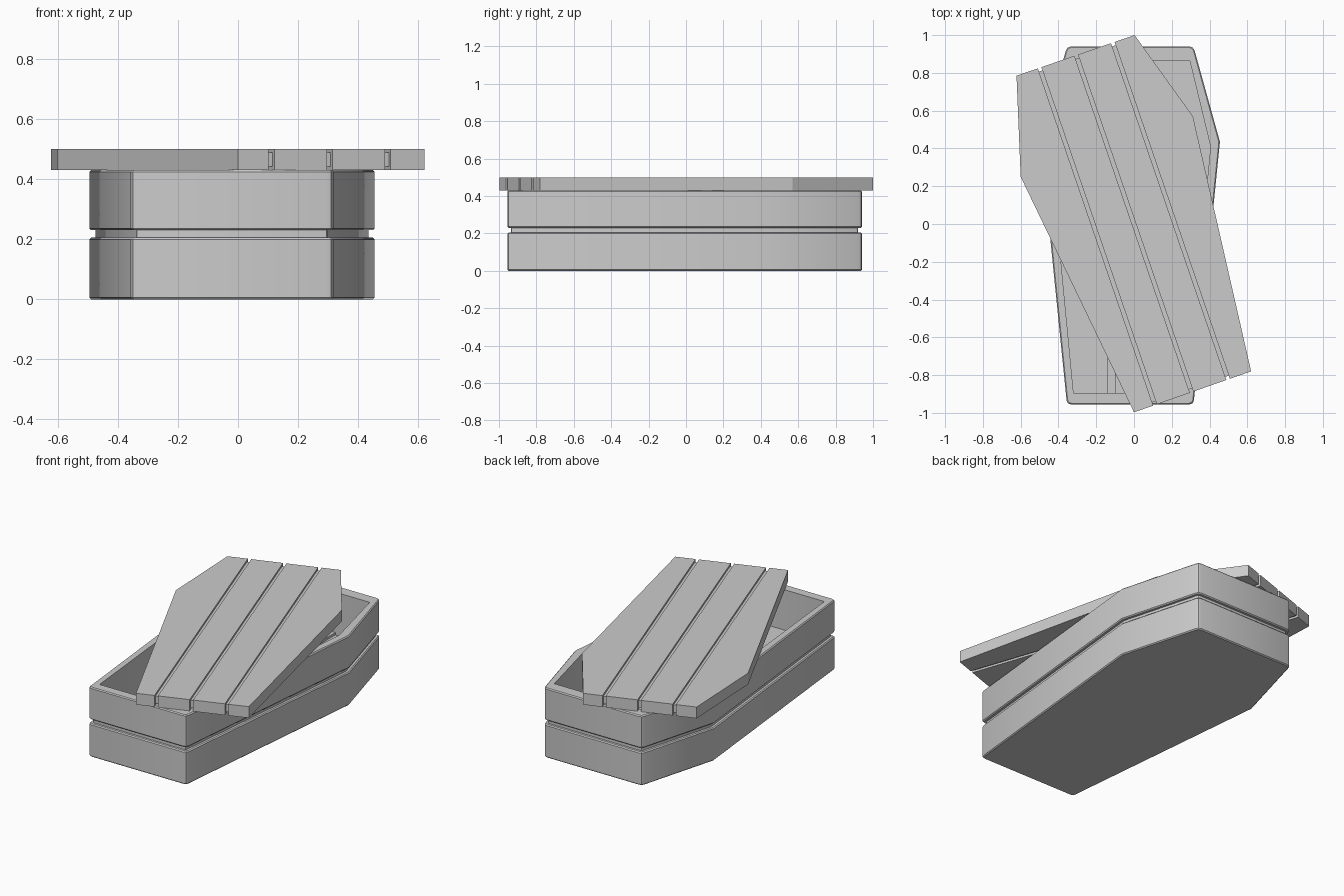
import bpy, bmesh, math
from mathutils import Vector

if "Cube" in bpy.data.objects:
    bpy.data.objects.remove(bpy.data.objects["Cube"])


def make_object(name, bm, smooth=False):
    bmesh.ops.recalc_face_normals(bm, faces=bm.faces)
    mesh = bpy.data.meshes.new(name)
    bm.to_mesh(mesh)
    bm.free()
    obj = bpy.data.objects.new(name, mesh)
    bpy.context.collection.objects.link(obj)
    if smooth:
        bpy.ops.object.select_all(action='DESELECT')
        obj.select_set(True)
        bpy.context.view_layer.objects.active = obj
        bpy.ops.object.shade_smooth_by_angle(angle=math.radians(30))
    return obj


def inset(pts, d):
    """Move a counter-clockwise outline inwards by d."""
    out = []
    for i, p in enumerate(pts):
        e1 = (p - pts[i - 1]).normalized()
        e2 = (pts[(i + 1) % len(pts)] - p).normalized()
        n1, n2 = Vector((-e1.y, e1.x)), Vector((-e2.y, e2.x))
        out.append(p + (n1 + n2) * d / (1 + n1.dot(n2)))
    return out


def soften(pts, r):
    """Round off the sharp corners of an outline."""
    out = []
    for i, p in enumerate(pts):
        a = (pts[i - 1] - p).normalized()
        b = (pts[(i + 1) % len(pts)] - p).normalized()
        if a.dot(b) < -0.75:
            out.append(p)
            continue
        for t in (0, 0.5, 1):
            out.append(p + a * r * (1 - t) ** 2 + b * r * t ** 2)
    return out


def loft(name, loops, smooth=False):
    bm = bmesh.new()
    rings = [[bm.verts.new((p.x, p.y, z)) for p in pts] for pts, z in loops]
    n = len(rings[0])
    for lo, hi in zip(rings, rings[1:]):
        for i in range(n):
            j = (i + 1) % n
            bm.faces.new((lo[i], lo[j], hi[j], hi[i]))
    bm.faces.new(rings[0][::-1])
    bm.faces.new(rings[-1])
    return make_object(name, bm, smooth)


def clip(pts, axis, limit):
    """Keep the part of a convex outline where axis . p <= limit."""
    out = []
    for i, q in enumerate(pts):
        p = pts[i - 1]
        dp, dq = axis.dot(p) - limit, axis.dot(q) - limit
        if dp * dq < 0:
            out.append(p.lerp(q, dp / (dp - dq)))
        if dq <= 0:
            out.append(q)
    return out


def planks(name, pts, axis, seams, gap, z0, z1):
    limits = [-9] + seams + [9]
    for i, (a, b) in enumerate(zip(limits, limits[1:])):
        part = clip(clip(pts, axis, b - gap / 2), -axis, -(a + gap / 2))
        loft(f"{name}_{i + 1}", [(part, z0), (part, z1)])


def hexagon(foot, shoulder, head, y0, ys, y1, cx=-0.02):
    right = [(foot, y0), (shoulder, ys), (head, y1)]
    return [Vector((cx + x, y)) for x, y in right] + \
           [Vector((cx - x, y)) for x, y in reversed(right)]


# box: outer wall with a groove round the middle, hollow inside
outer = soften(hexagon(0.335, 0.475, 0.335, -0.955, 0.435, 0.94), 0.022)
inner_hex = hexagon(0.30, 0.425, 0.315, -0.895, 0.41, 0.865)
inner = soften(inner_hex, 0.002)
profile = [(.006, 0), (0, .006), (0, .199), (.006, .205), (.02, .205),
           (.02, .23), (.006, .23), (0, .236), (0, .424), (.006, .43)]
loft("box", [(inset(outer, d), z) for d, z in profile] +
     [(inner, .43), (inner, .165)], smooth=True)

# floor boards inside the box
planks("floor_board", inner_hex, Vector((1, 0)), [-0.12, 0.08], 0.04, .165, .18)

# lid, turned askew: four boards over a slightly smaller core
lid = [Vector(p) for p in ((0, -0.997), (0.62, -0.78), (0.312, 0.57),
                           (0.003, 1.0), (-0.622, 0.785), (-0.6, 0.25))]
turn = math.radians(18.9)
across = Vector((math.cos(turn), math.sin(turn)))
planks("lid_board", lid, across, [-0.205, 0, 0.205], 0.02, .43, .50)
core = inset(lid, 0.018)
loft("lid_core", [(core, .442), (core, .488)])
